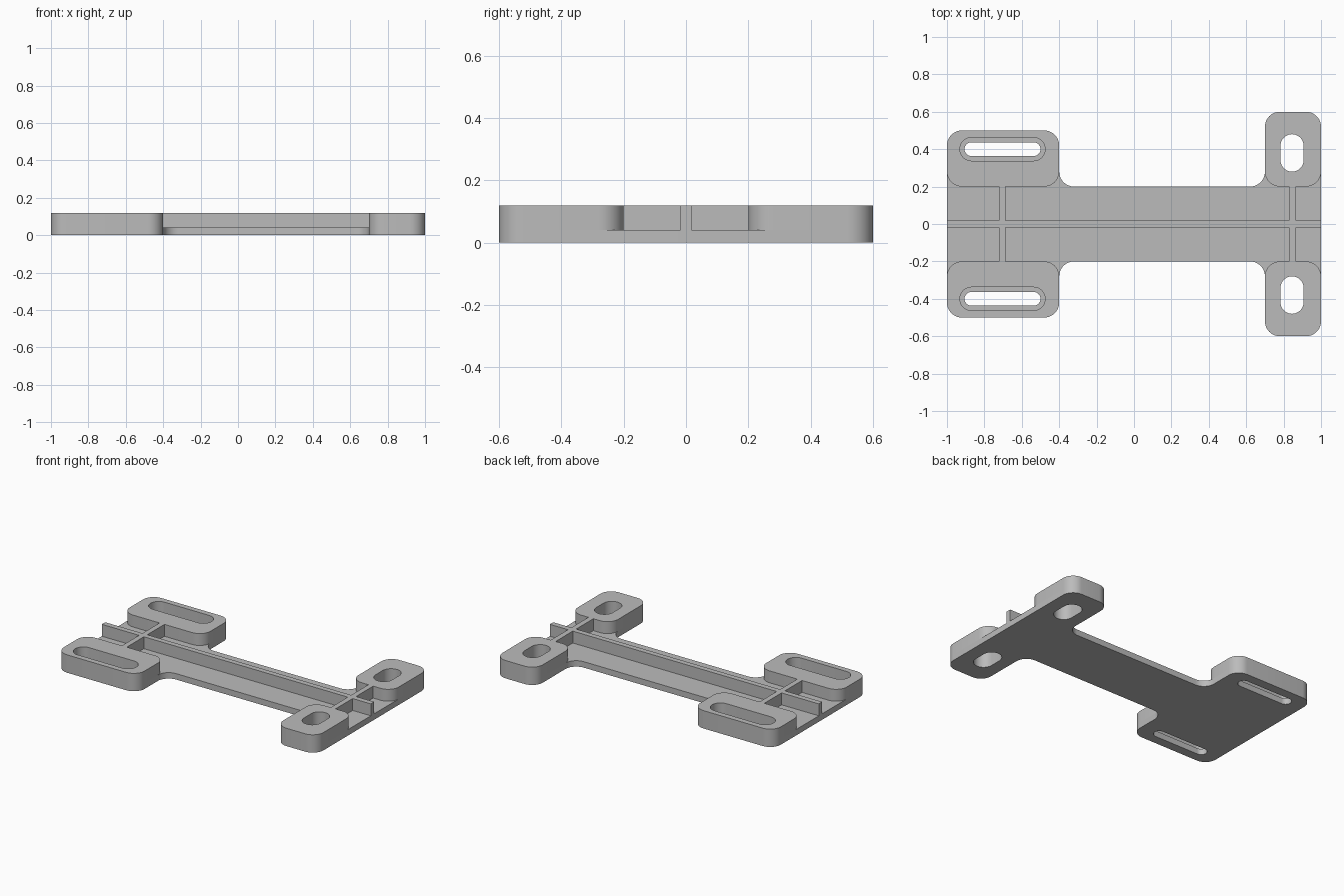
import bpy, bmesh, math
from mathutils import Vector

default = bpy.data.objects.get("Cube")
if default:
    bpy.data.objects.remove(default, do_unlink=True)

FLOOR, TOP = 0.04, 0.12      # plate thickness and overall height
RADIUS = 0.08                # corner and fillet radius
RIB = 0.018                  # half thickness of the ribs

grey = bpy.data.materials.new("plain grey")
grey.use_nodes = True
colour = (0.5, 0.5, 0.5, 1)
grey.diffuse_color = colour
grey.node_tree.nodes["Principled BSDF"].inputs["Base Color"].default_value = colour


def rounded(corners, r, steps=10):
    """Round every right-angled corner of an outline, convex or concave."""
    pts = []
    for i, c in enumerate(corners):
        p = Vector(c)
        if r == 0:
            pts.append(p)
            continue
        a = (Vector(corners[i - 1]) - p).normalized()
        b = (Vector(corners[(i + 1) % len(corners)]) - p).normalized()
        for k in range(steps + 1):
            t = math.pi / 2 * k / steps
            pts.append(p + r * (a + b) - r * (b * math.cos(t) + a * math.sin(t)))
    return pts


def box(x0, x1, y0, y1, r=0.0):
    return rounded([(x0, y0), (x1, y0), (x1, y1), (x0, y1)], r)


def slot(cx, cy, hx, hy):
    return box(cx - hx, cx + hx, cy - hy, cy + hy, min(hx, hy))


def flip(outline, side):
    return [Vector((p.x, p.y * side)) for p in outline]


def slab(name, loops, z0, z1):
    """Extrude an outline with optional holes into a closed solid."""
    bm = bmesh.new()
    for loop in loops:
        vs = [bm.verts.new((p.x, p.y, z0)) for p in loop]
        for i, v in enumerate(vs):
            bm.edges.new((vs[i - 1], v))
    bmesh.ops.remove_doubles(bm, verts=bm.verts[:], dist=1e-4)
    bmesh.ops.triangle_fill(bm, use_beauty=True, edges=bm.edges[:], normal=(0, 0, 1))
    ext = bmesh.ops.extrude_face_region(bm, geom=bm.faces[:], use_keep_orig=True)
    moved = [g for g in ext["geom"] if isinstance(g, bmesh.types.BMVert)]
    bmesh.ops.translate(bm, verts=moved, vec=(0, 0, z1 - z0))
    bmesh.ops.recalc_face_normals(bm, faces=bm.faces[:])
    mesh = bpy.data.meshes.new(name)
    bm.to_mesh(mesh)
    bm.free()
    mesh.materials.append(grey)
    obj = bpy.data.objects.new(name, mesh)
    bpy.context.collection.objects.link(obj)
    bpy.ops.object.select_all(action='DESELECT')
    obj.select_set(True)
    bpy.context.view_layer.objects.active = obj
    bpy.ops.object.shade_smooth_by_angle(angle=math.radians(30))
    return obj


# Slots: the long pair is stepped, the short pair runs straight through
long_narrow = slot(-0.703, 0.4, 0.203, 0.037)
long_wide = slot(-0.703, 0.4, 0.228, 0.062)
short_slot = slot(0.845, 0.38, 0.062, 0.1)

# Base plate with filleted waist
half = [(-1, 0.5), (-0.4, 0.5), (-0.4, 0.2), (0.7, 0.2), (0.7, 0.6), (1, 0.6)]
outline = rounded(half + [(x, -y) for x, y in reversed(half)], RADIUS)
holes = [flip(s, side) for s in (long_narrow, short_slot) for side in (1, -1)]
slab("base_plate", [outline] + holes, 0, FLOOR)

# Raised mounting pads and cross ribs on each side
for side, label in ((1, "back"), (-1, "front")):
    wide_pad = box(-1, -0.4, 0.2, 0.5, RADIUS)
    narrow_pad = box(0.7, 1, 0.2, 0.6, RADIUS)
    slab(f"wide_pad_{label}", [flip(wide_pad, side), flip(long_wide, side)], FLOOR, TOP)
    slab(f"narrow_pad_{label}", [flip(narrow_pad, side), flip(short_slot, side)], FLOOR, TOP)
    for end, x in (("right", -0.705), ("left", 0.847)):
        rib = box(x - RIB, x + RIB, RIB, 0.2)
        slab(f"cross_rib_{end}_{label}", [flip(rib, side)], FLOOR, TOP)

# Long central rib
slab("spine_rib", [box(-1, 1, -RIB, RIB)], FLOOR, TOP)
